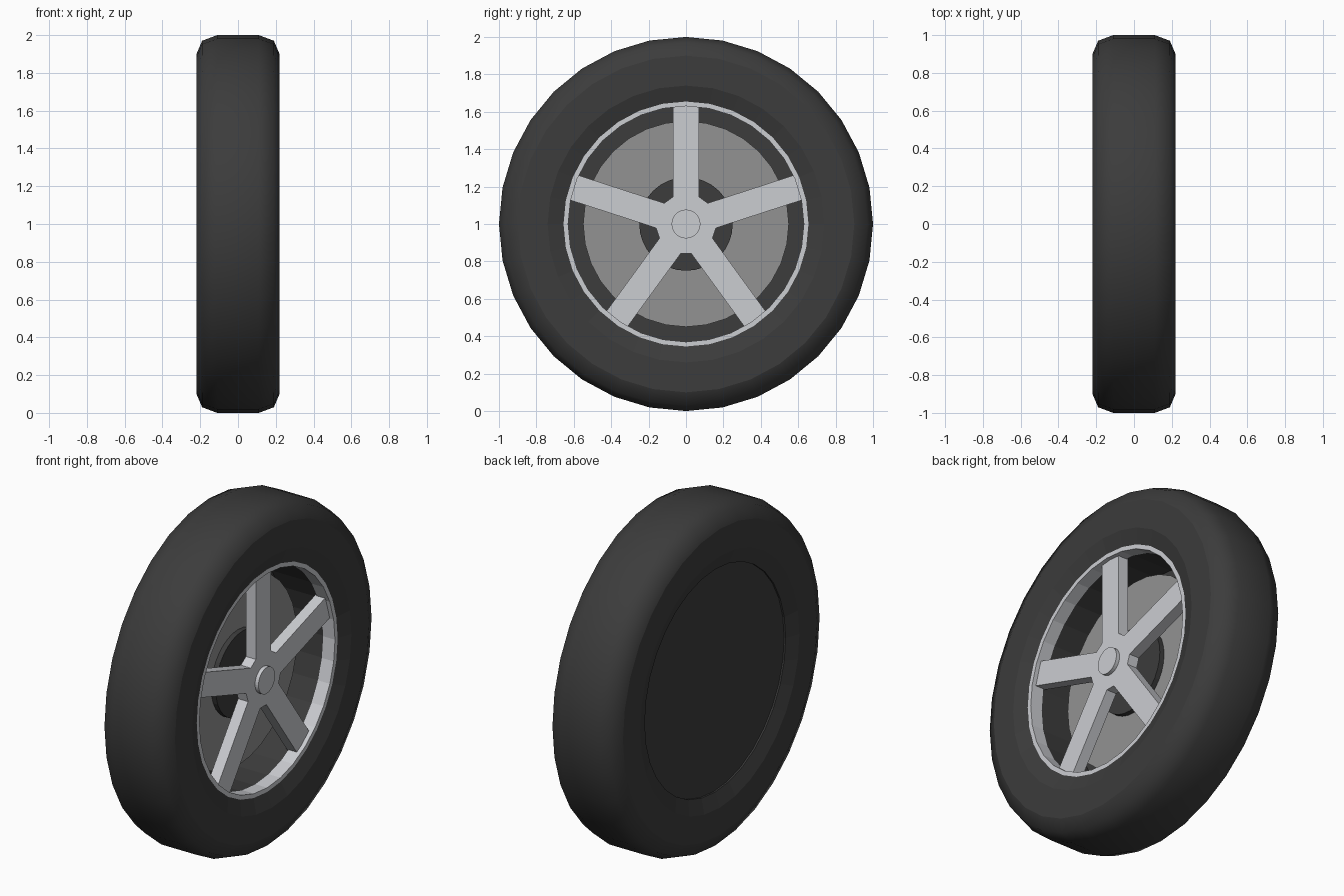
import bpy, bmesh
from math import sin, cos, pi, tau

if "Cube" in bpy.data.objects:
    bpy.data.objects.remove(bpy.data.objects["Cube"])


def material(name, rgb):
    m = bpy.data.materials.new(name)
    m.use_nodes = True
    m.diffuse_color = (*rgb, 1)
    m.node_tree.nodes["Principled BSDF"].inputs["Base Color"].default_value = (*rgb, 1)
    return m


rubber = material("black rubber", (0.045, 0.045, 0.045))
silver = material("silver alloy", (0.60, 0.61, 0.64))
steel = material("brake steel", (0.29, 0.29, 0.29))
AXLE_Z = 1.0


def finish(name, bm, mat):
    mesh = bpy.data.meshes.new(name)
    bm.to_mesh(mesh)
    bm.free()
    mesh.materials.append(mat)
    obj = bpy.data.objects.new(name, mesh)
    bpy.context.collection.objects.link(obj)
    obj.location.z = AXLE_Z
    return obj


def lathe(name, profile, mat, sides=32, closed=False, smooth=lambda a, b: False):
    """Revolve (x, radius) points around the x axis; radius 0 ends become caps."""
    bm = bmesh.new()
    rings = []
    for x, r in profile:
        if r == 0:
            rings.append([bm.verts.new((x, 0, 0))] * sides)
        else:
            rings.append([bm.verts.new((x, r * sin(tau * i / sides), r * cos(tau * i / sides)))
                          for i in range(sides)])
    count = len(rings) if closed else len(rings) - 1
    for k in range(count):
        n = (k + 1) % len(rings)
        for i in range(sides):
            j = (i + 1) % sides
            corners = list(dict.fromkeys((rings[k][i], rings[k][j], rings[n][j], rings[n][i])))
            bm.faces.new(corners).smooth = smooth(profile[k], profile[n])
    bmesh.ops.recalc_face_normals(bm, faces=bm.faces)
    bmesh.ops.dissolve_limit(bm, angle_limit=0.001, verts=bm.verts, edges=[
        e for e in bm.edges if any(v.co.y == 0 and v.co.z == 0 for v in e.verts)])
    return finish(name, bm, mat)


# Tyre: rounded tread, flat sidewalls and a dark barrel inside
half = [(0.11, 1.0), (0.19, 0.97), (0.22, 0.90), (0.22, 0.74), (0.19, 0.655)]
tyre = half + [(0.12, 0.637), (-0.18, 0.637), (-0.18, 0.655)] + [(-x, r) for x, r in reversed(half)]
lathe("tyre", tyre, rubber, closed=True, smooth=lambda a, b: min(a[1], b[1]) > 0.89)

# Recessed back plate
lathe("back_plate", [(-0.18, 0), (-0.18, 0.65), (-0.15, 0.65), (-0.15, 0)], rubber)

# Alloy lip around the opening
lathe("rim_lip", [(0.19, 0.655), (0.19, 0.63), (0.11, 0.63), (0.11, 0.655)], silver, closed=True)

# Brake disc and its dark hub
lathe("brake_disc", [(-0.04, 0), (-0.04, 0.55), (0, 0.55), (0, 0)], steel)
lathe("brake_hub", [(-0.15, 0), (-0.15, 0.25), (0.03, 0.25), (0.03, 0)], rubber)

# Five spokes as one extruded star
bm = bmesh.new()
outline = []
for k in range(5):
    a = tau * k / 5
    for side, reach in ((-0.07, 0.145), (-0.07, 0.65), (0.07, 0.65), (0.07, 0.145)):
        outline.append(bm.verts.new((0.165, reach * sin(a) + side * cos(a),
                                     reach * cos(a) - side * sin(a))))
face = bm.faces.new(outline)
back = bmesh.ops.extrude_face_region(bm, geom=[face])
bmesh.ops.translate(bm, vec=(-0.065, 0, 0),
                    verts=[g for g in back["geom"] if isinstance(g, bmesh.types.BMVert)])
bmesh.ops.recalc_face_normals(bm, faces=bm.faces)
finish("spokes", bm, silver)

# Centre cap
lathe("centre_cap", [(0.15, 0), (0.15, 0.077), (0.187, 0.077), (0.187, 0)], silver)
